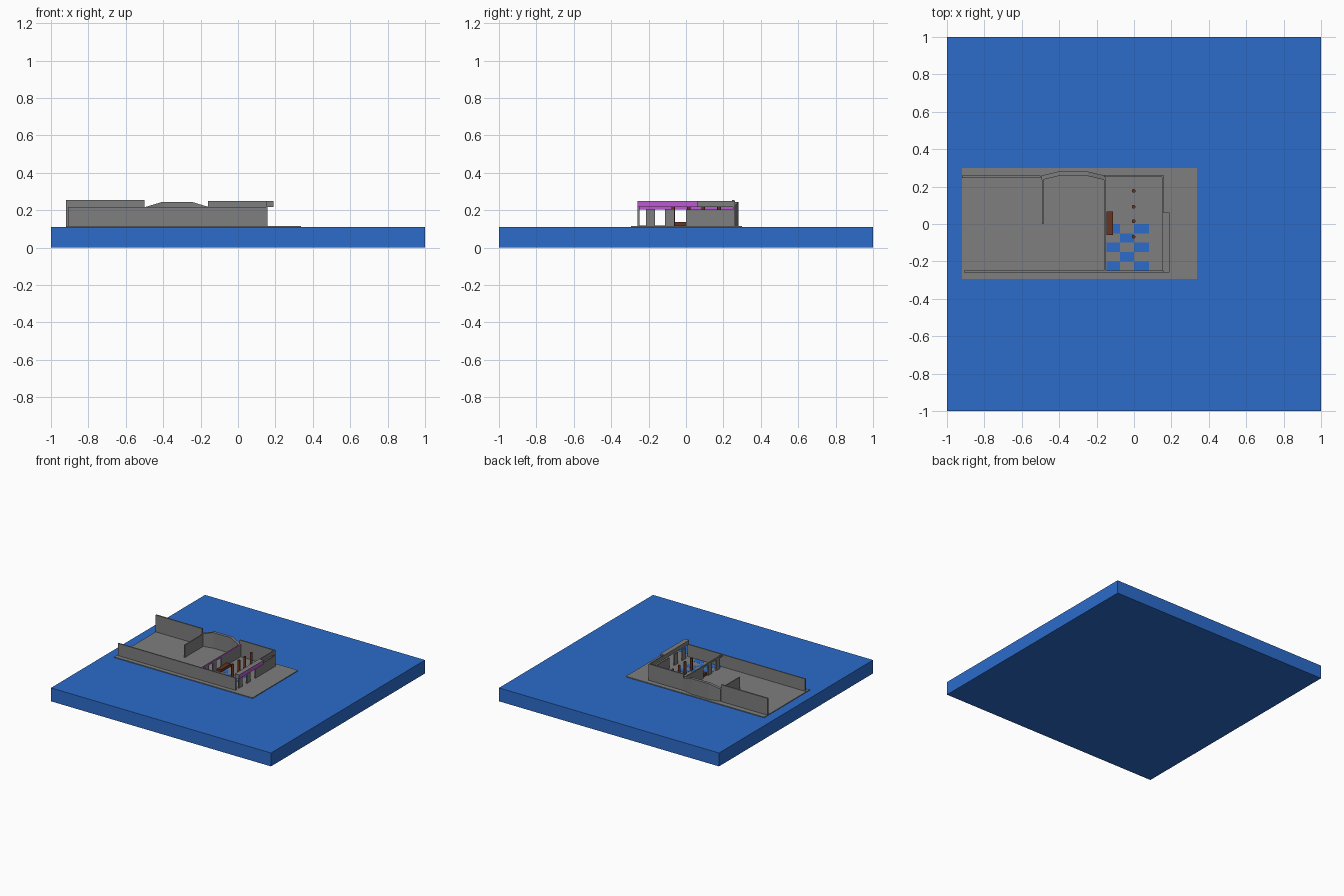
import bpy, bmesh
from mathutils import Vector

if "Cube" in bpy.data.objects:
    bpy.data.objects.remove(bpy.data.objects["Cube"], do_unlink=True)


def material(name, rgb):
    m = bpy.data.materials.new(name)
    m.use_nodes = True
    m.diffuse_color = (*rgb, 1)
    m.node_tree.nodes["Principled BSDF"].inputs["Base Color"].default_value = (*rgb, 1)
    return m


BLUE = material("blue", (0.025, 0.15, 0.6))
GRAY = material("gray", (0.21, 0.21, 0.21))
PURPLE = material("purple", (0.5, 0.1, 0.63))
BROWN = material("brown", (0.14, 0.035, 0.015))


def finish(bm, name, mats):
    me = bpy.data.meshes.new(name)
    bmesh.ops.recalc_face_normals(bm, faces=bm.faces)
    # A second material goes on the outward (+x) faces
    if len(mats) > 1:
        for f in bm.faces:
            f.normal_update()
            f.material_index = int(f.normal.x > 0.9)
    bm.to_mesh(me)
    bm.free()
    for m in mats:
        me.materials.append(m)
    ob = bpy.data.objects.new(name, me)
    bpy.context.collection.objects.link(ob)
    return ob


def box(name, x, y, z, *mats):
    bm = bmesh.new()
    bmesh.ops.create_cube(bm, size=1)
    lo, hi = Vector((x[0], y[0], z[0])), Vector((x[1], y[1], z[1]))
    for v in bm.verts:
        v.co = (lo + hi) / 2 + v.co * (hi - lo)
    return finish(bm, name, mats or (GRAY,))


GROUND, FLOOR = 0.11, 0.116
LOW, HIGH = 0.217, 0.25
LINTEL = 0.204

# Ground and floor slab
box("ground_block", (-1, 1), (-1, 1), (0, GROUND), BLUE)
box("floor_slab", (-0.92, 0.337), (-0.293, 0.3), (GROUND, FLOOR))

# Outer and inner walls
box("front_wall", (-0.91, 0.158), (-0.258, -0.248), (FLOOR, LOW))
box("back_wall_long", (-0.92, -0.5), (0.246, 0.258), (FLOOR, HIGH + 0.004))
box("back_wall_short", (-0.16, 0.158), (0.25, 0.261), (FLOOR, HIGH))
box("inner_wall", (-0.492, -0.483), (0, 0.24), (FLOOR, LOW))
box("side_wall", (0.15, 0.158), (0, 0.255), (FLOOR, LINTEL))
box("divider_wall", (-0.16, -0.15), (0, 0.255), (FLOOR, LINTEL))

# Piers in the open bays of both cross walls
for label, x in (("side", (0.15, 0.158)), ("divider", (-0.16, -0.15))):
    for i, y in enumerate((-0.215, -0.112)):
        box(f"{label}_pier_{i + 1}", x, (y, y + 0.05), (FLOOR, LINTEL + 0.002))

# Headers and canopy with coloured outer faces
box("divider_lintel", (-0.16, -0.15), (-0.258, 0.25), (LINTEL, LOW), GRAY, PURPLE)
box("side_header", (0.15, 0.158), (-0.25, 0.255), (LOW, HIGH))
box("canopy", (0.158, 0.19), (-0.258, 0.062), (LOW, HIGH), GRAY, PURPLE)

# Angled bay wall with a raised centre
bm = bmesh.new()
rings = []
for x, y, top in ((-0.495, 0.235, LOW), (-0.405, 0.256, 0.244),
                  (-0.245, 0.256, 0.244), (-0.157, 0.235, LOW)):
    corners = ((y, FLOOR), (y + 0.024, FLOOR), (y + 0.024, top), (y, top))
    rings.append([bm.verts.new((x, cy, cz)) for cy, cz in corners])
for a, b in zip(rings, rings[1:]):
    for i in range(4):
        j = (i + 1) % 4
        bm.faces.new((a[i], a[j], b[j], b[i]))
bm.faces.new(rings[0])
bm.faces.new(rings[-1])
finish(bm, "bay_wall", (GRAY,))

# Checkered floor tiles
edges = (-0.147, -0.075, 0, 0.08)
for row in range(5):
    for col in range(3):
        if (row + col) % 2 == 0:
            y = -0.05 * row
            box(f"floor_tile_{row}_{col}", edges[col:col + 2], (y - 0.05, y),
                (FLOOR - 0.002, FLOOR + 0.001), BLUE)

# Bench and row of posts
box("bench", (-0.148, -0.112), (-0.06, 0.066), (FLOOR, 0.138), BROWN)
for i, y in enumerate((-0.068, 0.015, 0.092, 0.177)):
    bm = bmesh.new()
    bmesh.ops.create_cone(bm, cap_ends=True, segments=16, radius1=0.01,
                          radius2=0.01, depth=LOW - FLOOR)
    bmesh.ops.translate(bm, verts=bm.verts, vec=(-0.002, y, (LOW + FLOOR) / 2))
    post = finish(bm, f"post_{i + 1}", (BROWN,))
    for p in post.data.polygons:
        p.use_smooth = abs(p.normal.z) < 0.5
